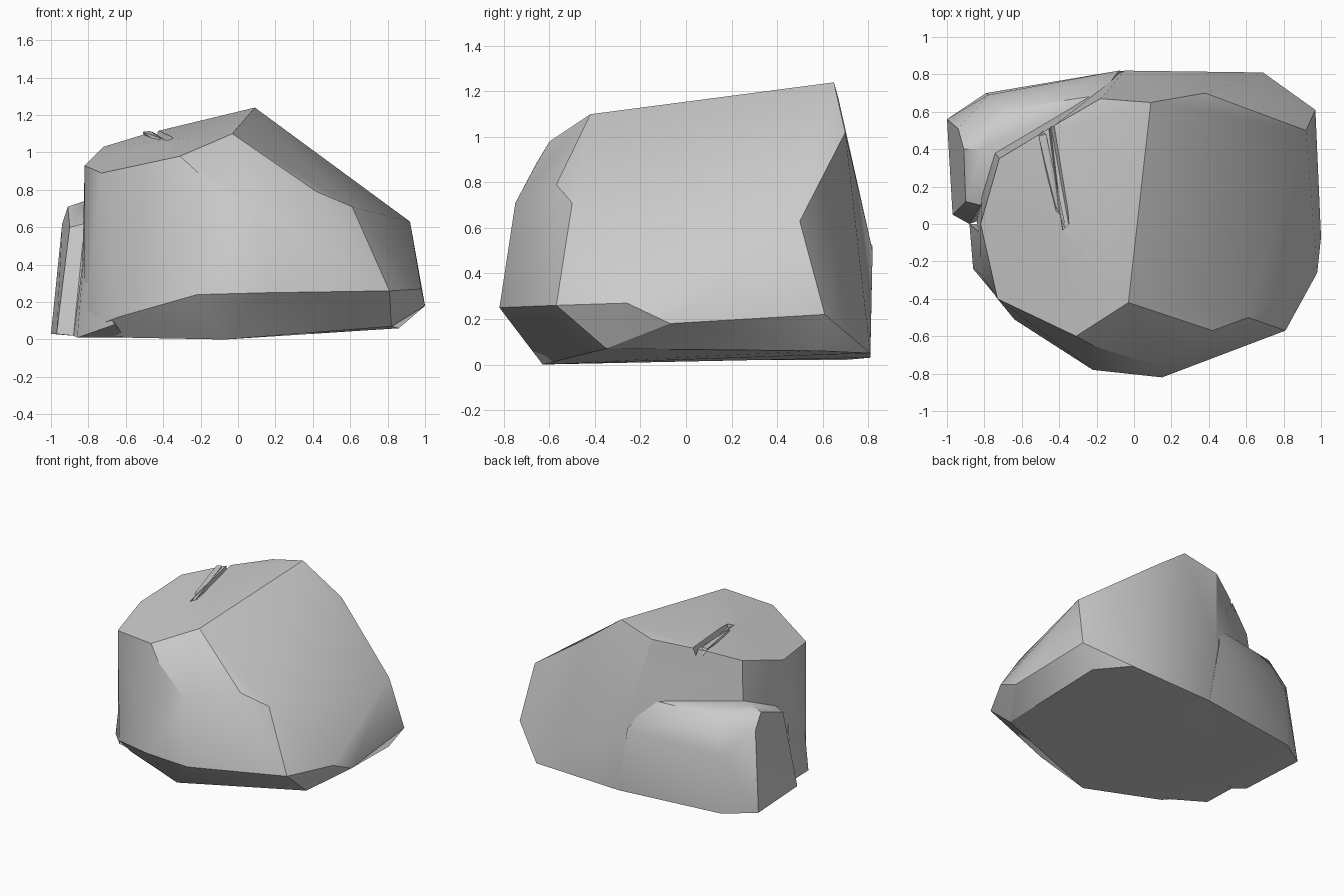
import bpy, bmesh, math

if "Cube" in bpy.data.objects:
    bpy.data.objects.remove(bpy.data.objects["Cube"])

def hull(name, pts, merge=3):
    """Faceted solid wrapped around a few corner points."""
    bm = bmesh.new()
    for p in pts:
        bm.verts.new(p)
    r = bmesh.ops.convex_hull(bm, input=bm.verts[:])
    loose = [v for v in bm.verts if not v.link_faces]
    bmesh.ops.delete(bm, geom=loose, context='VERTS')
    bmesh.ops.dissolve_limit(bm, angle_limit=math.radians(merge),
                             verts=bm.verts[:], edges=bm.edges[:])
    bmesh.ops.recalc_face_normals(bm, faces=bm.faces[:])
    me = bpy.data.meshes.new(name)
    bm.to_mesh(me)
    bm.free()
    ob = bpy.data.objects.new(name, me)
    bpy.context.collection.objects.link(ob)
    return ob

# Main boulder: crown rim, shoulder corners, base corners
crown = [(-.03, -.42, 1.10), (-.31, -.60, .98), (-.73, -.40, .89), (-.82, 0, .93),
         (-.72, .35, 1.03), (-.49, .49, 1.10), (-.18, .67, 1.17), (.09, .65, 1.24),
         (0, .07, 1.17)]
shoulder = [(-.2, -.66, .88), (.09, -.75, .71), (.42, -.57, .79), (.61, -.50, .71),
            (.38, .70, 1.02), (.53, .68, .82), (.92, .50, .63), (-.05, .82, .50)]
base = [(.15, -.82, .25), (.81, -.57, .26), (.98, -.26, .27), (1.0, -.07, .18),
        (.97, .61, .22), (.82, -.35, .07), (.69, .81, .05), (.86, .58, .06),
        (0, .81, .03), (-.22, -.78, .24), (-.07, -.63, 0), (-.64, -.51, .12),
        (-.6, -.42, .01), (-.82, -.27, .05), (-.84, 0, .02), (-.80, .45, .02)]
boulder = hull("boulder", crown + shoulder + base)

# Stepped ledge leaning on the back left side
ledge = hull("back_ledge", [
    (-1.0, .56, .03), (-.97, .05, .03), (-.79, .70, .02), (-.88, 0, .02), (-.6, .1, .02),
    (-.90, .12, .60), (-.82, .10, .62), (-.91, .40, .71), (-.94, .51, .62),
    (-.78, .69, .45), (-.70, .61, .70), (-.82, .40, .74), (-.55, .3, .74),
    (0, .81, .03), (-.08, .82, .52), (-.18, .69, .72), (-.3, .4, .1)])

# Low sliver at the left front foot
foot = hull("left_foot", [
    (-.86, -.24, .01), (-.88, 0, .02), (-.66, -.48, .08), (-.6, -.4, .01),
    (-.7, 0, .02), (-.82, -.05, .5), (-.80, -.28, .30)])

# Narrow crack in the crown
crack = hull("crack_cutter", [
    (-.50, .55, 1.3), (-.40, -.05, 1.3), (-.33, 0, 1.3), (-.38, .60, 1.3),
    (-.45, .55, 1.06), (-.38, -.03, 1.045), (-.35, 0, 1.05)])
crack.hide_render = True
crack.hide_viewport = True
crack.display_type = 'WIRE'
cut = boulder.modifiers.new("crack", 'BOOLEAN')
cut.operation = 'DIFFERENCE'
cut.solver = 'EXACT'
cut.object = crack

# Thin shard standing beside the crack
shard = hull("crown_shard", [
    (-.51, .47, 1.11), (-.49, .50, 1.06), (-.47, .48, 1.115),
    (-.40, -.05, 1.03), (-.36, -.04, 1.05), (-.42, .1, 1.08)], 1)

for ob in (boulder, ledge, foot, shard):
    bpy.ops.object.select_all(action='DESELECT')
    ob.select_set(True)
    bpy.context.view_layer.objects.active = ob
    bpy.ops.object.shade_smooth_by_angle(angle=math.radians(28))
